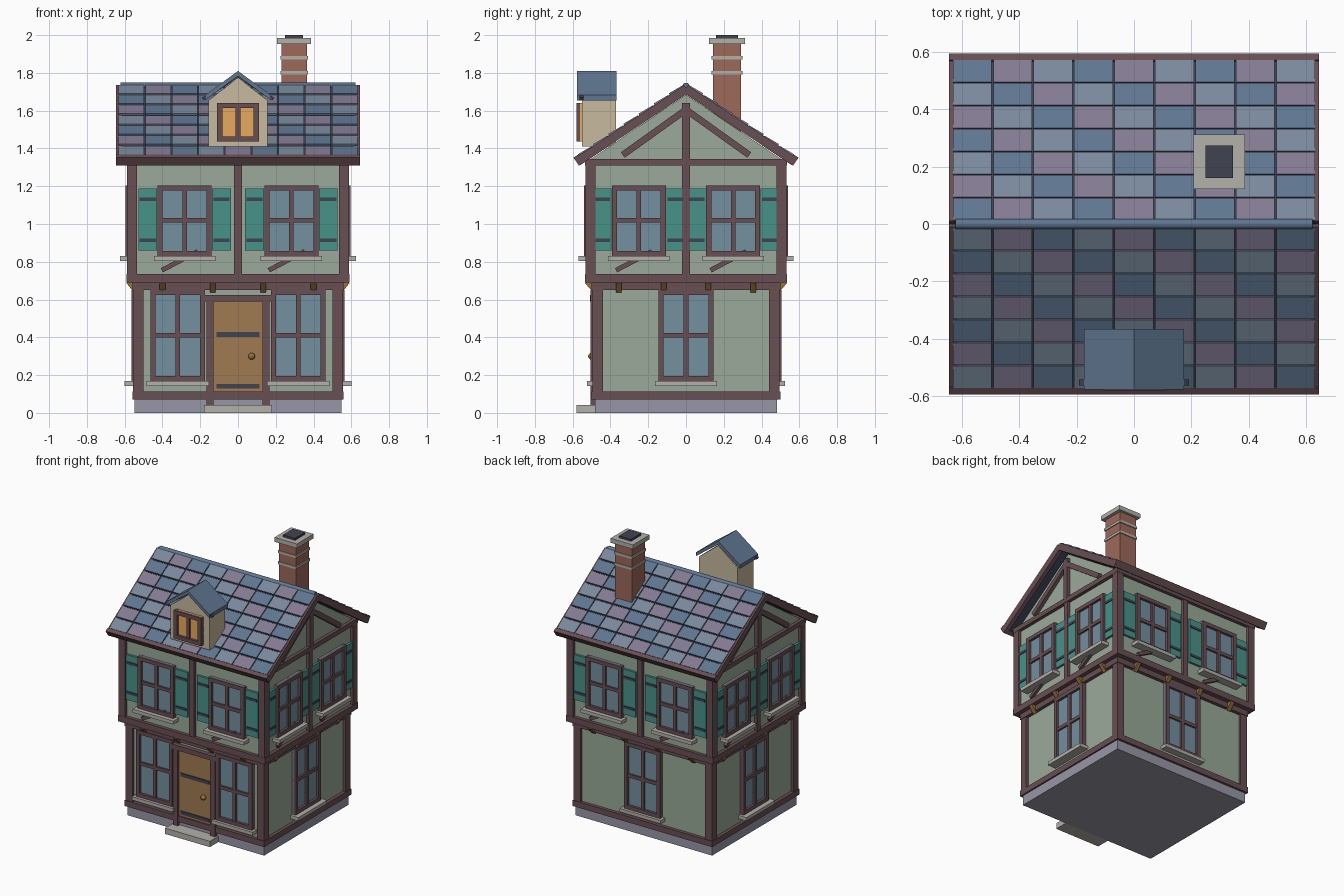
import bpy, bmesh, math
from mathutils import Matrix, Vector

if "Cube" in bpy.data.objects:
    bpy.data.objects.remove(bpy.data.objects["Cube"])

PAL = dict(wall=(152, 168, 152), wood=(104, 80, 84), glass=(115, 142, 158), teal=(72, 145, 135),
           stone=(178, 175, 168), base=(150, 150, 165), iron=(66, 68, 82), door=(158, 122, 82),
           brass=(150, 112, 62), brick=(155, 105, 90), cream=(198, 184, 156), glow=(232, 168, 95),
           slate=(120, 136, 155), blue=(95, 117, 143), plum=(130, 122, 146), under=(60, 66, 80))
mats, parts = {}, {}


def mat(c):
    if c not in mats:
        m = mats[c] = bpy.data.materials.new(c)
        m.diffuse_color = [(v / 255) ** 2.2 for v in PAL[c]] + [1]
        m.use_nodes = True
        m.node_tree.nodes["Principled BSDF"].inputs["Base Color"].default_value = m.diffuse_color
    return mats[c]


def part(name, c):
    # one mesh per named part, filled piece by piece
    if name not in parts:
        parts[name] = (bmesh.new(), c)
    return parts[name][0]


def box(name, c, x, y, z, M=Matrix()):
    S = Matrix.Diagonal((x[1] - x[0], y[1] - y[0], z[1] - z[0], 1))
    T = Matrix.Translation((sum(x) / 2, sum(y) / 2, sum(z) / 2))
    bmesh.ops.create_cube(part(name, c), size=1, matrix=M @ T @ S)


def bar(name, c, p, q, w, depth, y, M=Matrix()):
    # straight bar between two (u, z) points in a facade plane
    (a, b), (e, f) = p, q
    L = math.hypot(e - a, f - b)
    R = Matrix.Translation(((a + e) / 2, y, (b + f) / 2)) @ Matrix.Rotation(-math.atan2(f - b, e - a), 4, 'Y')
    box(name, c, (-L / 2, L / 2), (-depth / 2, depth / 2), (-w / 2, w / 2), M @ R)


def prism(name, c, pts, y0, y1, M=Matrix()):
    bm = part(name, c)
    A = [bm.verts.new(M @ Vector((u, y0, z))) for u, z in pts]
    B = [bm.verts.new(M @ Vector((u, y1, z))) for u, z in pts]
    bm.faces.new(A)
    bm.faces.new(B[::-1])
    for i in range(len(pts)):
        j = (i + 1) % len(pts)
        bm.faces.new((A[j], A[i], B[i], B[j]))


def window(tag, M, u, d, hw, z0, z1, zt, sill=0.06, glass='glass', f=0.027):
    # glass, four frame strips, cross bars and a stone sill
    fr = tag + "_window_frame"
    y = (-d - 0.03, -d + 0.01)
    box(tag + "_window_glass", glass, (u - hw, u + hw), (-d - 0.012, -d + 0.01), (z0, z1), M)
    for s in (-1, 1):
        e = sorted((u + s * hw, u + s * (hw - f)))
        box(fr, 'wood', e, y, (z0, z1), M)
    for a in (z0, z1 - f):
        box(fr, 'wood', (u - hw, u + hw), y, (a, a + f), M)
    yb = (-d - 0.025, -d)
    box(fr, 'wood', (u - 0.012, u + 0.012), yb, (z0, z1), M)
    if zt:
        box(fr, 'wood', (u - hw, u + hw), yb, (zt - 0.012, zt + 0.012), M)
    if sill:
        box(tag + "_window_sill", 'stone', (u - hw - 0.02, u + hw + 0.02), (-d - sill, -d), (z0 - 0.025, z0), M)


# foundation, step, storeys
box("foundation", 'base', (-.548, .548), (-.483, .483), (0, .075))
box("door_step", 'stone', (-.18, .18), (-.58, -.47), (0, .042))
box("lower_walls", 'wall', (-.535, .535), (-.475, .475), (.07, .7))
RX = Matrix.Rotation(math.pi / 2, 4, 'Z')
prism("upper_walls", 'wall', [(-.51, .7), (.51, .7), (.51, 1.34), (0, 1.685), (-.51, 1.34)], -.565, .565, RX)

# facades: 0 front, 1 right, 2 back, 3 left
for k in range(4):
    M = Matrix.Rotation(k * math.pi / 2, 4, 'Z')
    side = k % 2
    dl, wl, du, wu, uw = (.535, .475, .565, .51, .25) if side else (.475, .535, .51, .565, .283)
    # timber frame
    for z0, z1, d, w, n in ((.07, .112, dl, wl, "ground_beam"), (.65, .69, dl, wl, "lower_top_beam"),
                            (.69, .735, du, wu, "floor_beam"), (1.31, 1.345, du, wu, "wall_plate")):
        box(n, 'wood', (-w - .024, w + .024), (-d - .024, -d + .02), (z0, z1), M)
    for s in (-1, 1):
        box("lower_post", 'wood', sorted((s * (wl + .02), s * (wl - .035))), (-dl - .02, -dl + .02), (.1, .66), M)
        box("upper_post", 'wood', sorted((s * (wu + .022), s * (wu - .03))), (-du - .022, -du + .02), (.72, 1.32), M)
    box("middle_post", 'wood', (-.02, .02), (-du - .02, -du + .02), (.72, 1.32), M)
    # jetty brackets
    for i in range(4):
        u = (-.4 + i * .8 / 3) * (.89 if side else 1)
        bar("jetty_bracket", 'brass', (-dl - .005, .645), (-du - .015, .695), .026, .03, -u,
            M @ Matrix.Rotation(math.pi / 2, 4, 'Z'))
    # upper windows with shutters and braces
    for s in (-1, 1):
        u = s * uw
        window("upper", M, u, du, .143, .83, 1.205, 1.02)
        bar("sill_brace", 'wood', (u - .12, .755), (u + .07, .855), .025, .03, -du - .005, M)
        for t in (-1, 1):
            v = u + t * .195
            box("shutter", 'teal', (v - .05, v + .05), (-du - .016, -du), (.86, 1.187), M)
            for z in (.915, 1.13):
                box("shutter_batten", 'iron', (v - .043, v + .043), (-du - .021, -du), (z - .009, z + .009), M)
    # lower windows
    for u in ((-.319, .319) if k == 0 else (0,)):
        window("lower", M, u, dl, .145, .168, .65, .41, .065 if side else .05)
    # gable truss
    if side:
        box("king_post", 'wood', (-.02, .02), (-du - .025, -du), (1.34, 1.64), M)
        for s in (-1, 1):
            bar("gable_brace", 'wood', (s * .335, 1.365), (s * .0, 1.605), .035, .045, -du - .003, M)

# front door
box("door", 'door', (-.135, .135), (-.49, -.47), (.1, .6))
for s in (-1, 1):
    box("door_frame", 'wood', sorted((s * .168, s * .13)), (-.505, -.47), (.04, .62))
box("door_frame", 'wood', (-.175, .175), (-.508, -.47), (.59, .625))
for z in (.14, .415):
    box("door_strap", 'iron', (-.115, .115), (-.497, -.48), (z - .012, z + .012))
bmesh.ops.create_uvsphere(part("door_knob", 'brass'), u_segments=16, v_segments=10, radius=.018,
                          matrix=Matrix.Translation((.072, -.5, .3)))

# roof slopes; local x along ridge, local y up the slope from the eave
ANG = math.atan2(.385, .575)
L = math.hypot(.385, .575)
for k in (0, 2):
    M = Matrix.Rotation(k * math.pi / 2, 4, 'Z') @ Matrix.Translation((0, -.575, 1.335)) @ Matrix.Rotation(ANG, 4, 'X')
    box("roof_deck", 'under', (-.635, .635), (0, L), (-.012, .014), M)
    box("eave_board", 'wood', (-.645, .645), (-.008, .02), (-.025, .025), M)
    for s in (-1, 1):
        box("barge_board", 'wood', sorted((s * .645, s * .615)), (-.005, L), (-.028, .018), M)
    step, w = (L - .015) / 7, 1.27 / 9
    for j in range(7):
        for i in range(9):
            c = ('slate', 'plum', 'blue')[(i + j) % 3]
            x0, y0 = -.635 + i * w, .02 + j * step
            T = M @ Matrix.Translation((0, y0, .014)) @ Matrix.Rotation(-.06, 4, 'X')
            box("roof_tiles_" + c, c, (x0 + .003, x0 + w - .003), (0, step - .008), (-.004, .013), T)
bmesh.ops.create_cone(part("ridge_cap", 'blue'), cap_ends=True, segments=12, radius1=.018, radius2=.018, depth=1.245,
                      matrix=Matrix.Translation((0, 0, 1.73)) @ Matrix.Rotation(math.pi / 2, 4, 'Y'))

# chimney
def stack(name, c, hx, hy, z0, z1):
    box(name, c, (.297 - hx, .297 + hx), (.217 - hy, .217 + hy), (z0, z1))

stack("chimney", 'brick', .067, .075, 1.45, 1.96)
for z in (1.8, 1.88):
    stack("chimney_band", 'stone', .073, .081, z - .009, z + .009)
stack("chimney_cap", 'stone', .09, .095, 1.953, 1.985)
stack("chimney_flue", 'iron', .048, .057, 1.98, 2.0)

# dormer
prism("dormer", 'cream', [(-.155, 1.41), (.155, 1.41), (.155, 1.655), (0, 1.775), (-.155, 1.655)], -.55, -.37)
for s in (-1, 1):
    prism("dormer_roof", 'blue', [(0, 1.783), (s * .175, 1.655), (s * .175, 1.682), (0, 1.81)][::s], -.577, -.367)
    bar("dormer_trim", 'iron', (0, 1.783), (s * .187, 1.662), .016, .02, -.553)
window("dormer", Matrix(), 0, .55, .11, 1.437, 1.64, None, 0, 'glow')

# turn every part into an object
for name, (bm, c) in parts.items():
    bmesh.ops.recalc_face_normals(bm, faces=bm.faces)
    if name in ("door_knob", "ridge_cap"):
        for f in bm.faces:
            f.smooth = len(f.verts) < 5
    me = bpy.data.meshes.new(name)
    bm.to_mesh(me)
    bm.free()
    me.materials.append(mat(c))
    bpy.context.collection.objects.link(bpy.data.objects.new(name, me))
